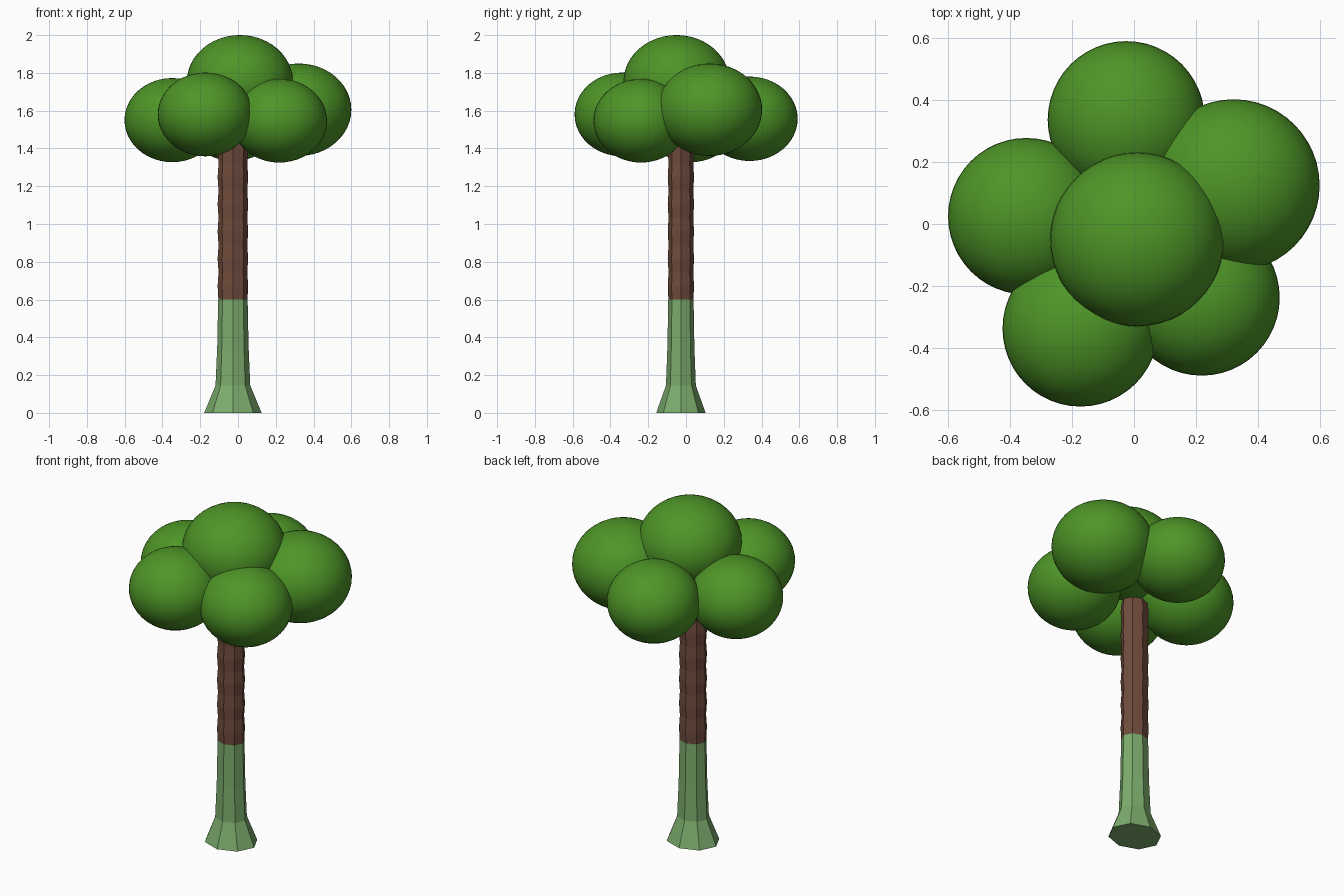
import bpy, bmesh, math

if "Cube" in bpy.data.objects:
    bpy.data.objects.remove(bpy.data.objects["Cube"])


def material(name, rgb):
    m = bpy.data.materials.new(name)
    m.diffuse_color = (*rgb, 1)
    m.use_nodes = True
    m.node_tree.nodes["Principled BSDF"].inputs["Base Color"].default_value = m.diffuse_color
    return m


leaf = material("leaf green", (0.075, 0.30, 0.02))
moss = material("pale green", (0.20, 0.41, 0.15))
bark = material("bark brown", (0.16, 0.07, 0.045))

CX, CY, SIDES, FLAT = -0.027, -0.027, 8, 0.86


def stack(name, profile, mat):
    """Faceted eight-sided column from (radius, height) pairs, capped at both ends."""
    bm = bmesh.new()
    rings = []
    for r, z in profile:
        rings.append([bm.verts.new((CX + r * math.cos(2 * math.pi * i / SIDES),
                                    CY + r * FLAT * math.sin(2 * math.pi * i / SIDES), z))
                      for i in range(SIDES)])
    for a, b in zip(rings, rings[1:]):
        for i in range(SIDES):
            j = (i + 1) % SIDES
            bm.faces.new((a[i], a[j], b[j], b[i]))
    bm.faces.new(rings[0][::-1])
    bm.faces.new(rings[-1])
    me = bpy.data.meshes.new(name)
    bm.to_mesh(me)
    bm.free()
    me.materials.append(mat)
    bpy.context.collection.objects.link(bpy.data.objects.new(name, me))


# Flared lower trunk
stack("lower_trunk", [(0.152, 0), (0.092, 0.145), (0.083, 0.35), (0.078, 0.6)], moss)

# Upper trunk: gently bulging segments between rings
step = 0.144
rings = [(0.077, 0.6)]
for k in range(6):
    z = 0.6 + k * step
    rings += [(0.081, z + step * 0.5), (0.076, z + step)]
rings[-1] = (0.076, 1.45)
stack("upper_trunk", rings, bark)

# Slightly flattened foliage balls: x, y, z, radius
balls = {
    "top": (0.01, -0.05, 1.753, 0.281),
    "left": (-0.348, 0.025, 1.55, 0.253),
    "front_left": (-0.173, -0.338, 1.58, 0.252),
    "front_right": (0.219, -0.238, 1.547, 0.252),
    "right": (0.322, 0.125, 1.605, 0.278),
    "back": (-0.025, 0.337, 1.557, 0.254),
}
for name, (x, y, z, r) in balls.items():
    bpy.ops.mesh.primitive_uv_sphere_add(segments=48, ring_count=24, radius=r, location=(x, y, z))
    o = bpy.context.object
    o.name = "foliage_" + name
    o.scale.z = 0.88
    o.data.materials.append(leaf)
    bpy.ops.object.shade_smooth()
